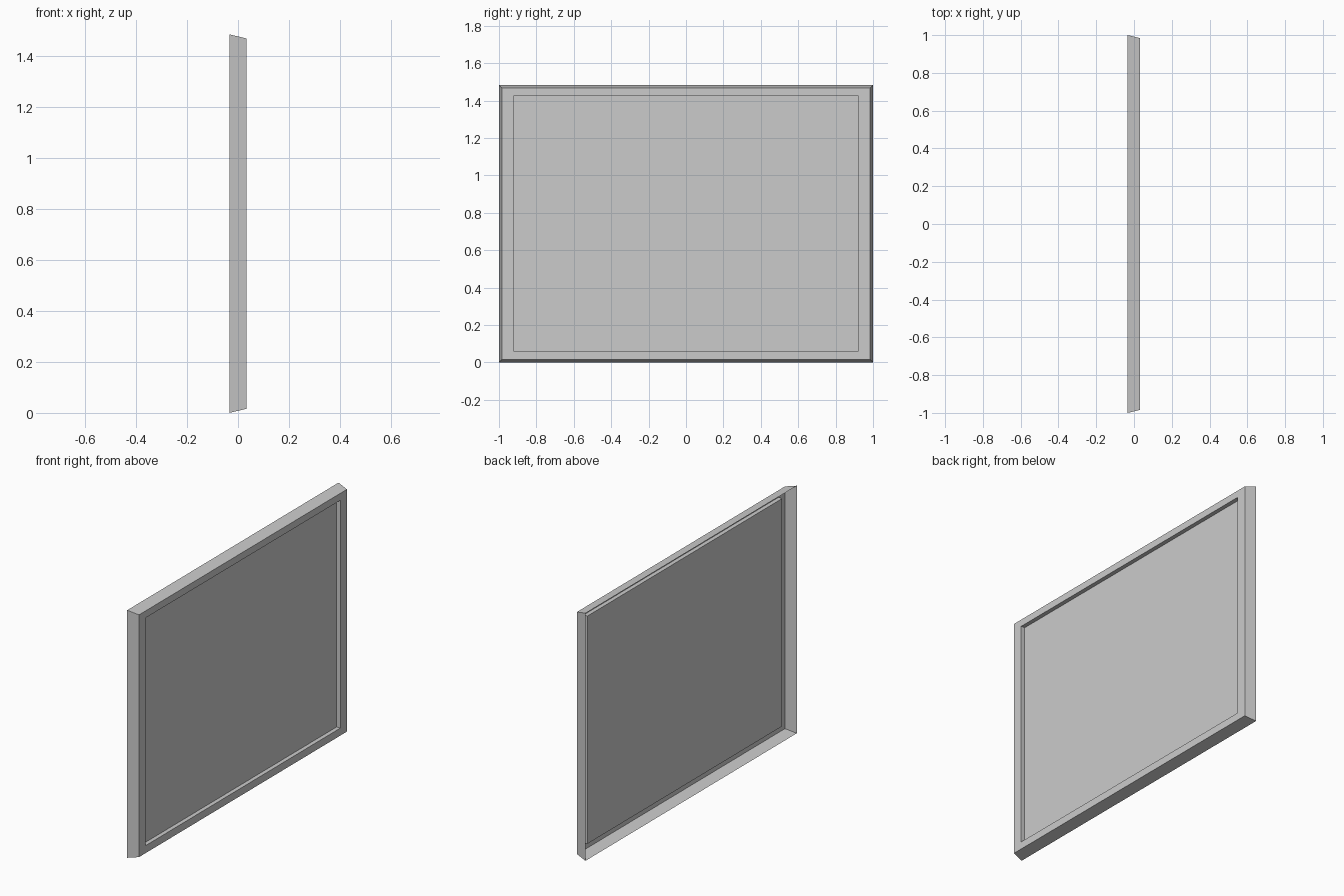
import bpy
import bmesh

if "Cube" in bpy.data.objects:
    bpy.data.objects.remove(bpy.data.objects["Cube"])

HEIGHT = 1.483
BACK, FRONT, PANEL = -0.034, 0.033, 0.008   # x depths
TAPER = 0.016                               # slope of the outer sides
HALF_W, Z_LOW, Z_HIGH = 0.922, 0.061, 1.425  # display opening


def ring(bm, x, half_w, z0, z1):
    """Rectangular loop of four vertices at depth x."""
    corners = ((-half_w, z0), (half_w, z0), (half_w, z1), (-half_w, z1))
    return [bm.verts.new((x, y, z)) for y, z in corners]


def bridge(bm, a, b):
    for i in range(4):
        j = (i + 1) % 4
        bm.faces.new((a[i], a[j], b[j], b[i]))


def make_object(name, bm):
    mesh = bpy.data.meshes.new(name)
    bm.to_mesh(mesh)
    bm.free()
    obj = bpy.data.objects.new(name, mesh)
    bpy.context.collection.objects.link(obj)
    return obj


# Frame: open-backed shell with tapered sides, flat rim and recess walls
bm = bmesh.new()
loops = [
    ring(bm, BACK, 1.0, 0.0, HEIGHT),
    ring(bm, FRONT, 1.0 - TAPER, TAPER, HEIGHT - TAPER),
    ring(bm, FRONT, HALF_W, Z_LOW, Z_HIGH),
    ring(bm, PANEL, HALF_W, Z_LOW, Z_HIGH),
]
for a, b in zip(loops, loops[1:]):
    bridge(bm, a, b)
make_object("frame", bm)

# Flat panel set into the bottom of the recess
bm = bmesh.new()
bm.faces.new(ring(bm, PANEL, HALF_W, Z_LOW, Z_HIGH))
make_object("panel", bm)
